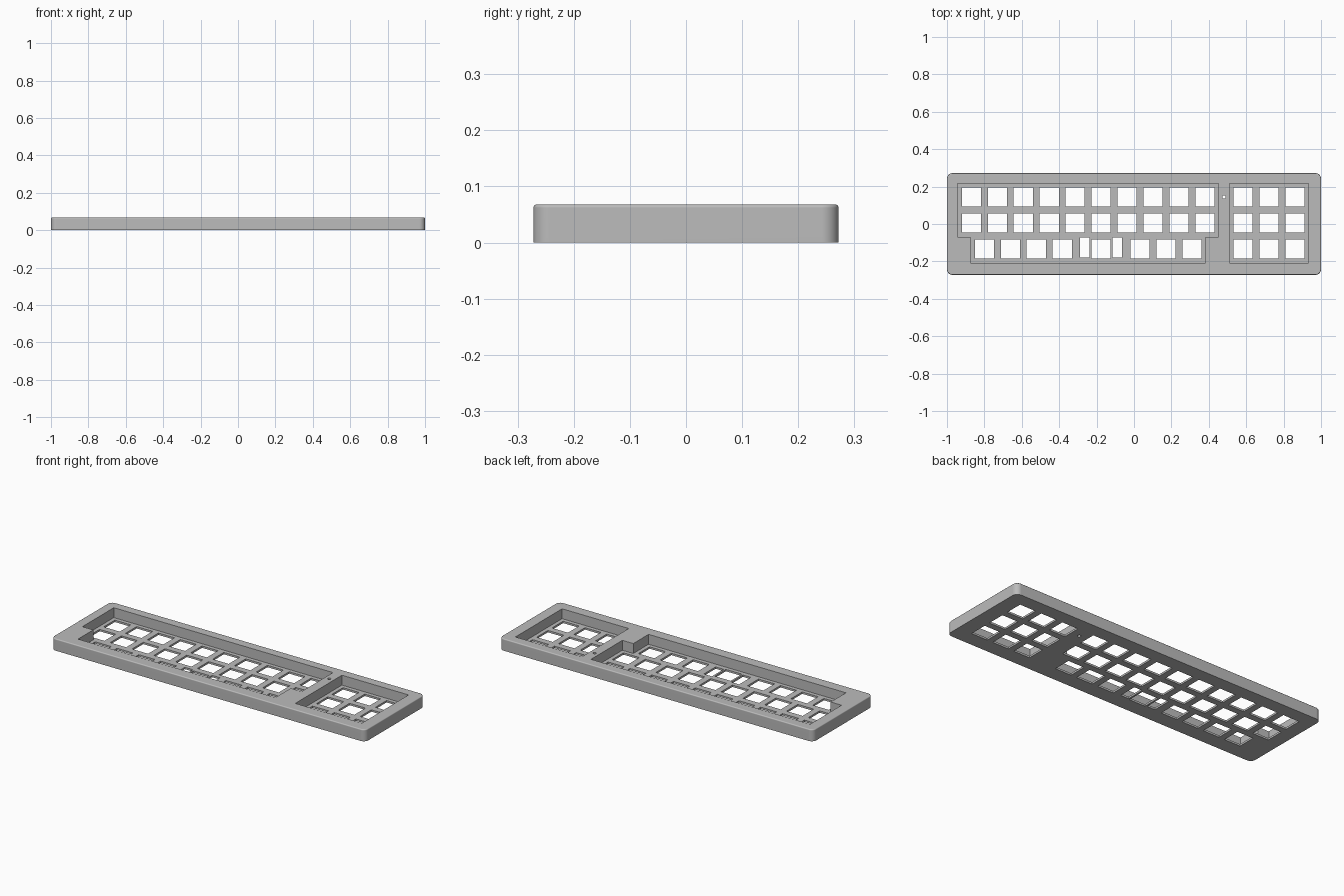
import bpy, bmesh, math

if "Cube" in bpy.data.objects:
    bpy.data.objects.remove(bpy.data.objects["Cube"])

WIDTH, DEPTH, HEIGHT = 2.0, 0.544, 0.068
PLATE = 0.011             # thickness of the switch plate
U = 0.1388                # key pitch
HOLE = 0.102              # switch cutout
GAP = 0.004               # clearance around the key field
MID_Y = 0.005
LEFT_X, RIGHT_X = -0.245, 0.722


def rect(x, y, w, d):
    return [(x - w / 2, y - d / 2), (x + w / 2, y - d / 2),
            (x + w / 2, y + d / 2), (x - w / 2, y + d / 2)]


def circle(x, y, r, n=20):
    return [(x + r * math.cos(math.tau * i / n), y + r * math.sin(math.tau * i / n))
            for i in range(n)]


def prism(bm, outline, z0, z1):
    """Closed upright solid from a counter-clockwise outline."""
    low = [bm.verts.new((x, y, z0)) for x, y in outline]
    high = [bm.verts.new((x, y, z1)) for x, y in outline]
    bm.faces.new(low[::-1])
    bm.faces.new(high)
    for i in range(len(low)):
        j = (i + 1) % len(low)
        bm.faces.new((low[i], low[j], high[j], high[i]))


def make_object(name, bm):
    mesh = bpy.data.meshes.new(name)
    bm.to_mesh(mesh)
    bm.free()
    ob = bpy.data.objects.new(name, mesh)
    bpy.context.collection.objects.link(ob)
    return ob


# Outer block: rounded corners, then a softened top rim
bm = bmesh.new()
prism(bm, rect(0, 0, WIDTH, DEPTH), 0, HEIGHT)
upright = [e for e in bm.edges if abs(e.verts[0].co.z - e.verts[1].co.z) > HEIGHT / 2]
bmesh.ops.bevel(bm, geom=upright, offset=0.03, segments=8, profile=0.5, affect='EDGES')
rim = [e for e in bm.edges if all(v.co.z > HEIGHT - 1e-5 for v in e.verts)]
bmesh.ops.bevel(bm, geom=rim, offset=0.006, segments=4, profile=0.5, affect='EDGES')
case = make_object("keyboard_case", bm)

# Recesses: stepped main field and rectangular side field
half_w, half_d = 5 * U + GAP, 1.5 * U + GAP
inner_w = 4.5 * U + GAP
step_y = MID_Y - U / 2 - GAP
main_field = [(LEFT_X - inner_w, MID_Y - half_d), (LEFT_X + inner_w, MID_Y - half_d),
              (LEFT_X + inner_w, step_y), (LEFT_X + half_w, step_y),
              (LEFT_X + half_w, MID_Y + half_d), (LEFT_X - half_w, MID_Y + half_d),
              (LEFT_X - half_w, step_y), (LEFT_X - inner_w, step_y)]
bm = bmesh.new()
prism(bm, main_field, PLATE, HEIGHT + 0.05)
prism(bm, rect(RIGHT_X, MID_Y, 3 * U + 2 * GAP, 2 * half_d), PLATE, HEIGHT + 0.05)
recess_cutter = make_object("recess_cutter", bm)

# Switch cutouts, stabiliser slots and the small indicator hole
keys = [(LEFT_X + (i - 4.5) * U, MID_Y + row * U) for row in (0, 1) for i in range(10)]
keys += [(RIGHT_X + i * U, MID_Y + row * U) for row in (-1, 0, 1) for i in (-1, 0, 1)]
keys += [(LEFT_X + i * U, MID_Y - U) for i in (-4, -3, -2, -1, 0.5, 2, 3, 4)]
bm = bmesh.new()
for x, y in keys:
    prism(bm, rect(x, y, HOLE, HOLE), -0.05, HEIGHT + 0.1)
for side in (-1, 1):
    prism(bm, rect(LEFT_X + U / 2 + side * 0.0868, MID_Y - U + 0.008, 0.051, 0.107),
          -0.05, HEIGHT + 0.1)
prism(bm, circle(0.481, 0.144, 0.009), -0.05, HEIGHT + 0.1)
hole_cutter = make_object("hole_cutter", bm)

# Cut the block and keep only the finished case
for cutter in (recess_cutter, hole_cutter):
    cutter.hide_render = True
    cut = case.modifiers.new(cutter.name, 'BOOLEAN')
    cut.operation, cut.solver, cut.object = 'DIFFERENCE', 'EXACT', cutter
bpy.context.view_layer.update()
finished = bpy.data.meshes.new_from_object(
    case.evaluated_get(bpy.context.evaluated_depsgraph_get()))
case.modifiers.clear()
case.data = finished
for cutter in (recess_cutter, hole_cutter):
    bpy.data.objects.remove(cutter)

# Single plain grey
grey = bpy.data.materials.new("case_grey")
grey.use_nodes = True
colour = (0.5, 0.5, 0.5, 1)
grey.diffuse_color = colour
grey.node_tree.nodes["Principled BSDF"].inputs["Base Color"].default_value = colour
case.data.materials.clear()
case.data.materials.append(grey)

# Smooth rounded edges, crisp cutouts
bpy.ops.object.select_all(action='DESELECT')
case.select_set(True)
bpy.context.view_layer.objects.active = case
bpy.ops.object.shade_smooth_by_angle(angle=math.radians(30))
weighted = case.modifiers.new("even_shading", 'WEIGHTED_NORMAL')
weighted.keep_sharp = True
